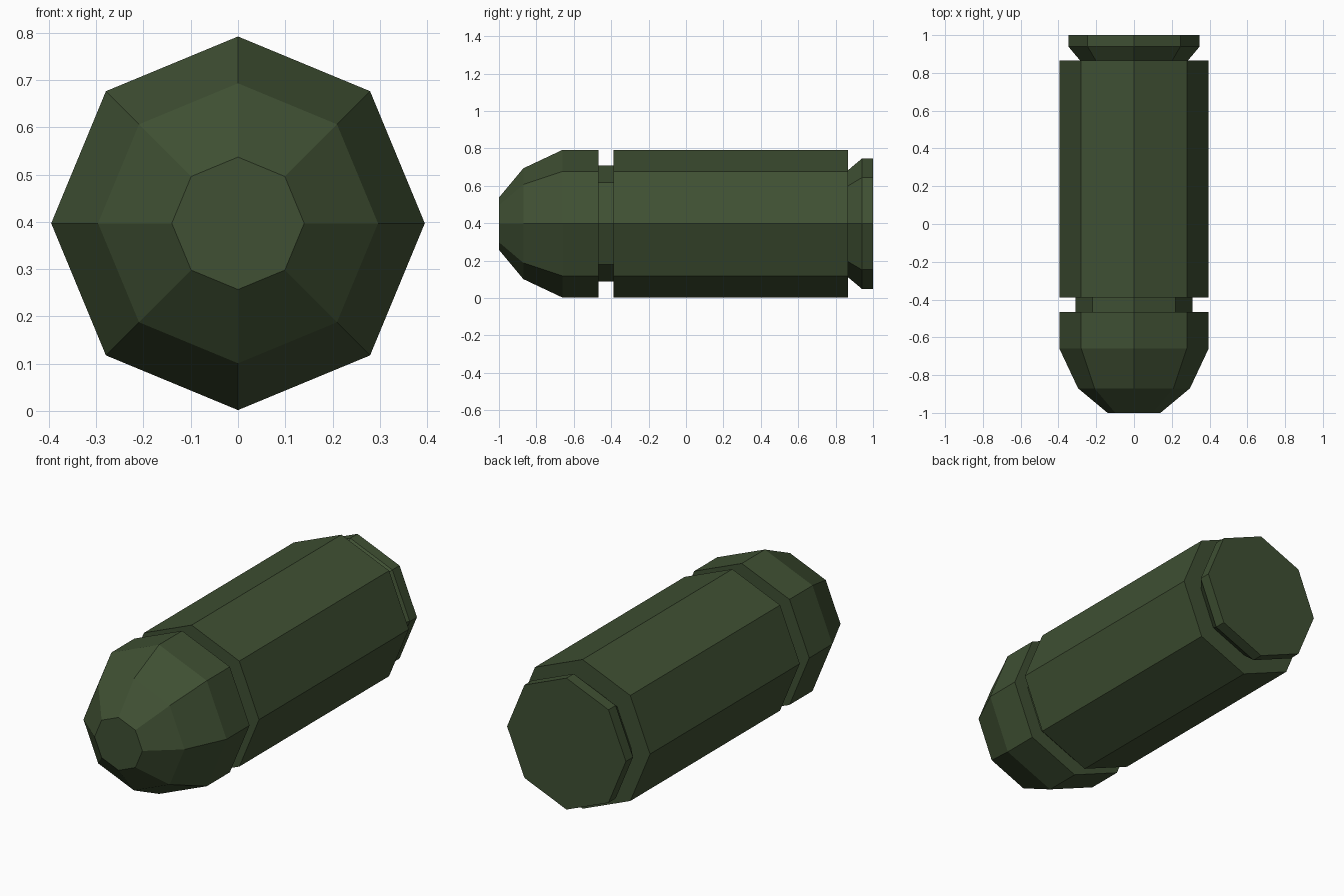
import bpy, bmesh
from math import cos, sin, pi

if "Cube" in bpy.data.objects:
    bpy.data.objects.remove(bpy.data.objects["Cube"])

SIDES = 8
AXIS_Z = 0.397

green = bpy.data.materials.new("dark_green")
green.diffuse_color = (0.05, 0.08, 0.033, 1)
green.use_nodes = True
green.node_tree.nodes["Principled BSDF"].inputs["Base Color"].default_value = green.diffuse_color


def lathe(name, profile, cap_front=False, cap_back=False):
    """Spin (y, radius) points around the long axis as flat octagonal bands."""
    bm = bmesh.new()
    rings = [[bm.verts.new((r * cos(2 * pi * s / SIDES), y,
                            AXIS_Z + r * sin(2 * pi * s / SIDES)))
              for s in range(SIDES)] for y, r in profile]
    for a, b in zip(rings, rings[1:]):
        for s in range(SIDES):
            t = (s + 1) % SIDES
            bm.faces.new((a[s], b[s], b[t], a[t]))
    if cap_front:
        bm.faces.new(rings[0])
    if cap_back:
        bm.faces.new(rings[-1][::-1])
    mesh = bpy.data.meshes.new(name)
    bm.to_mesh(mesh)
    bm.free()
    mesh.materials.append(green)
    obj = bpy.data.objects.new(name, mesh)
    bpy.context.collection.objects.link(obj)
    return obj


# Tapered nose with a flat tip and a shoulder at the back
lathe("nose", [(-1.0, 0.14), (-0.87, 0.296), (-0.66, 0.395),
               (-0.467, 0.395), (-0.467, 0.31)], cap_front=True)

# Recessed groove between nose and casing
lathe("groove", [(-0.467, 0.31), (-0.388, 0.31)])

# Long casing with a shoulder at each end
lathe("casing", [(-0.388, 0.31), (-0.388, 0.395),
                 (0.865, 0.395), (0.865, 0.285)])

# Flared rim with a flat base
lathe("rim", [(0.865, 0.285), (0.94, 0.348), (1.0, 0.348)], cap_back=True)
